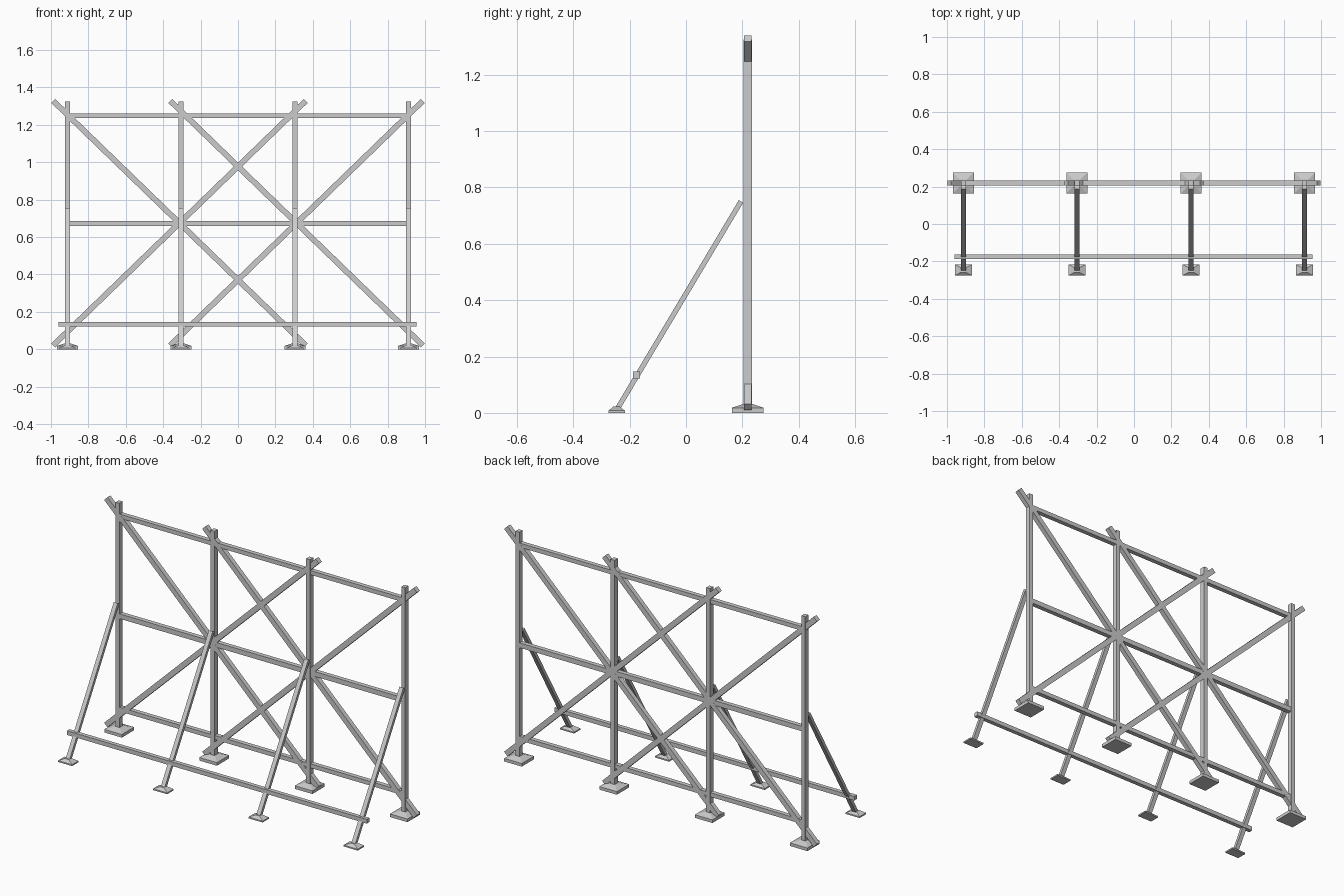
import bpy
import bmesh
from mathutils import Matrix, Vector

cube = bpy.data.objects.get("Cube")
if cube:
    bpy.data.objects.remove(cube, do_unlink=True)

steel = bpy.data.materials.new("steel_grey")
steel.use_nodes = True
GREY = (0.6, 0.6, 0.6, 1)
steel.diffuse_color = GREY
steel.node_tree.nodes["Principled BSDF"].inputs["Base Color"].default_value = GREY


def add_object(name, bm):
    bmesh.ops.recalc_face_normals(bm, faces=bm.faces)
    mesh = bpy.data.meshes.new(name)
    bm.to_mesh(mesh)
    bm.free()
    mesh.materials.append(steel)
    obj = bpy.data.objects.new(name, mesh)
    bpy.context.scene.collection.objects.link(obj)
    return obj


def beam(name, start, end, side, width, depth):
    """Square-ended bar; width runs along side, depth across it."""
    a, b, u = Vector(start), Vector(end), Vector(side)
    axis = (b - a).normalized()
    v = axis.cross(u)
    frame = Matrix((u * width, v * depth, b - a)).transposed().to_4x4()
    frame.translation = (a + b) / 2
    bm = bmesh.new()
    bmesh.ops.create_cube(bm, size=1, matrix=frame)
    return add_object(name, bm)


def foot(name, x, y, size_x, size_y, plate, height, neck):
    """Flat plate whose top tapers up to the bar."""
    bm = bmesh.new()
    sections = [(0, size_x, size_y), (plate, size_x, size_y), (height, neck, neck)]
    rings = []
    for z, w, d in sections:
        rings.append([bm.verts.new((x + i * w / 2, y + j * d / 2, z))
                      for i, j in ((-1, -1), (1, -1), (1, 1), (-1, 1))])
    for low, high in zip(rings, rings[1:]):
        for k in range(4):
            n = (k + 1) % 4
            bm.faces.new((low[k], low[n], high[n], high[k]))
    bm.faces.new(rings[0])
    bm.faces.new(rings[-1])
    return add_object(name, bm)


X, Y = (1, 0, 0), (0, 1, 0)
WALL = 0.219
POSTS = (-0.912, -0.305, 0.305, 0.912)

# Posts, raking struts and their feet
for i, x in enumerate(POSTS, 1):
    beam(f"post_{i}", (x, WALL, 0.01), (x, WALL, 1.325), X, 0.025, 0.029)
    foot(f"post_foot_{i}", x, WALL, 0.112, 0.112, 0.018, 0.031, 0.036)
    beam(f"strut_{i}", (x, -0.245, 0.012), (x, 0.195, 0.75), X, 0.025, 0.018)
    foot(f"strut_foot_{i}", x, -0.246, 0.09, 0.058, 0.008, 0.022, 0.024)

# Horizontal rails
for name, z, height in (("top", 1.25, 0.024), ("middle", 0.672, 0.028), ("bottom", 0.135, 0.024)):
    beam(f"{name}_rail", (POSTS[0], WALL, z), (POSTS[-1], WALL, z), Y, 0.026, height)
beam("front_rail", (-0.96, -0.176, 0.134), (0.954, -0.176, 0.134), Y, 0.024, 0.024)

# Crossing diagonal braces, mirrored left and right
for side, label in ((1, "left"), (-1, "right")):
    for part, top, foot_x in (("outer", -0.988, 0.362), ("inner", -0.362, 0.988)):
        beam(f"{label}_{part}_brace", (side * top, WALL, 1.328),
             (side * foot_x, WALL, 0.021), Y, 0.027, 0.03)
